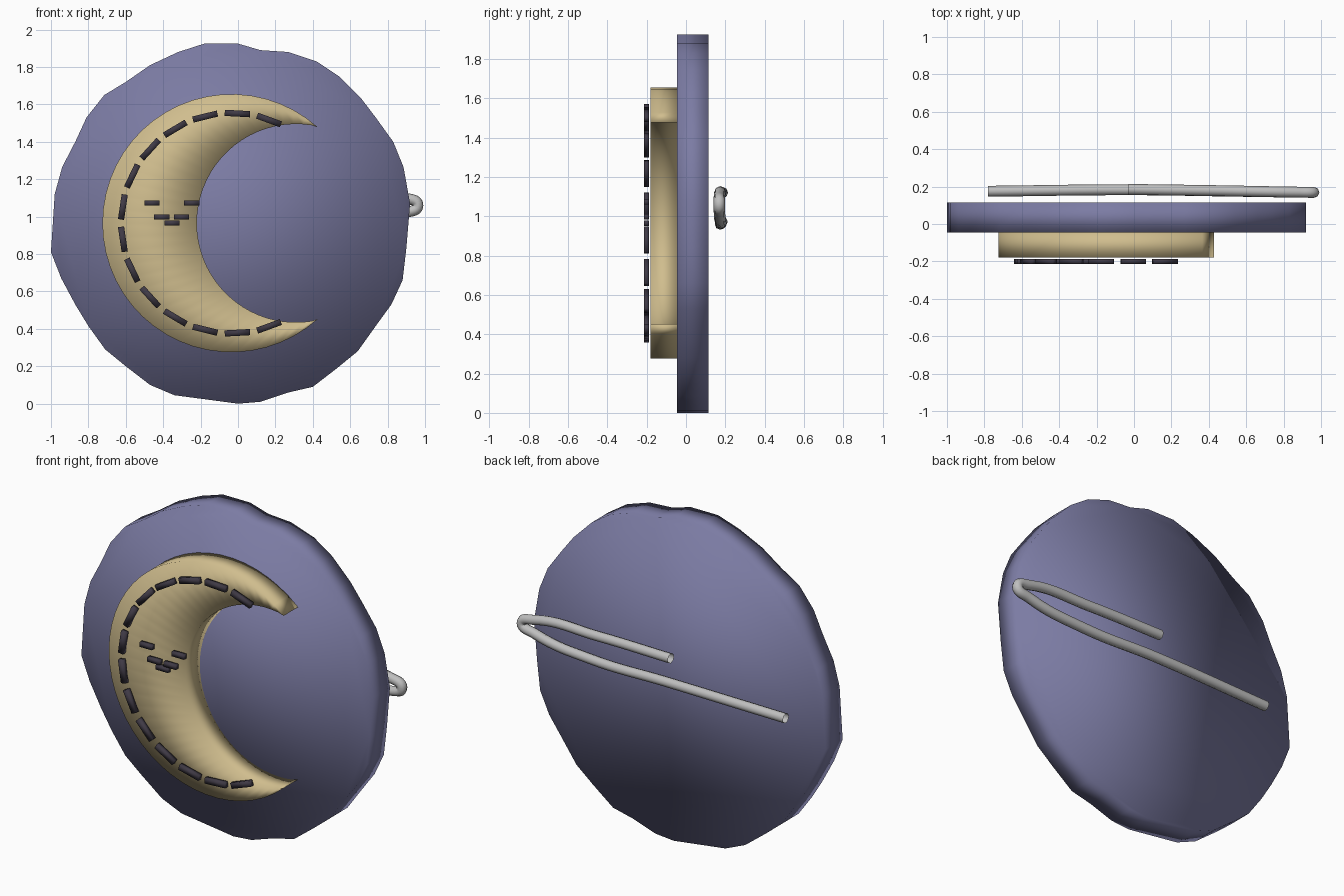
import bpy, bmesh, math
from mathutils import Matrix, Vector

default_cube = bpy.data.objects.get("Cube")
if default_cube:
    bpy.data.objects.remove(default_cube, do_unlink=True)


def make_material(name, color):
    mat = bpy.data.materials.new(name)
    mat.use_nodes = True
    mat.diffuse_color = (*color, 1)
    mat.node_tree.nodes["Principled BSDF"].inputs["Base Color"].default_value = (*color, 1)
    return mat


night_blue = make_material("dusty night blue", (0.2, 0.2, 0.37))
moon_gold = make_material("pale gold", (0.63, 0.51, 0.27))
dark_thread = make_material("dark thread", (0.05, 0.042, 0.06))
steel = make_material("light steel", (0.52, 0.52, 0.52))


def add_mesh(name, bm, mat):
    bmesh.ops.recalc_face_normals(bm, faces=bm.faces)
    mesh = bpy.data.meshes.new(name)
    bm.to_mesh(mesh)
    bm.free()
    mesh.materials.append(mat)
    for poly in mesh.polygons:
        poly.use_smooth = True
    obj = bpy.data.objects.new(name, mesh)
    bpy.context.collection.objects.link(obj)
    return obj


def extrude_back(bm, depth):
    """Thicken a flat sheet along +y."""
    result = bmesh.ops.extrude_face_region(bm, geom=bm.faces[:], use_keep_orig=True)
    verts = [v for v in result["geom"] if isinstance(v, bmesh.types.BMVert)]
    bmesh.ops.translate(bm, verts=verts, vec=(0, depth, 0))


CENTER = Vector((-0.035, 0, 0.965))


def on_circle(center, radius, degrees, y):
    a = math.radians(degrees)
    return Vector((center.x + radius * math.cos(a), y, center.z + radius * math.sin(a)))


# Hand-cut felt disc
disc_outline = [
    (-.18, 1.925), (0, 1.925), (.12, 1.89), (.27, 1.88), (.42, 1.83), (.54, 1.75),
    (.66, 1.63), (.74, 1.525), (.83, 1.4), (.885, 1.265), (.92, 1.07), (.9, .83),
    (.88, .66), (.82, .53), (.74, .42), (.64, .28), (.53, .19), (.4, .09),
    (.27, .06), (.12, .01), (0, 0), (-.34, .045), (-.47, .1), (-.6, .2),
    (-.71, .29), (-.8, .415), (-.87, .53), (-.945, .67), (-1, .81), (-.98, 1.12),
    (-.94, 1.265), (-.87, 1.4), (-.81, 1.53), (-.715, 1.65), (-.6, 1.72),
    (-.47, 1.81), (-.32, 1.88)]
bm = bmesh.new()
bm.faces.new([bm.verts.new((x, -0.045, z)) for x, z in disc_outline])
extrude_back(bm, 0.16)
add_mesh("felt_disc", bm, night_blue)

# Crescent moon between an outer and an inner arc sharing both tips
STEPS = 40
inner_center = Vector((0.31, 0, 0.965))
bm = bmesh.new()
rows = []
for i in range(STEPS + 1):
    t = i / STEPS
    outer = bm.verts.new(on_circle(CENTER, 0.69, 48 + 264 * t, -0.18))
    if i in (0, STEPS):
        rows.append((outer, outer))
    else:
        inner = bm.verts.new(on_circle(inner_center, 0.53, 76 + 208 * t, -0.18))
        rows.append((outer, inner))
for (o1, i1), (o2, i2) in zip(rows, rows[1:]):
    corners = list(dict.fromkeys((o1, o2, i2, i1)))
    bm.faces.new(corners)
extrude_back(bm, 0.137)
add_mesh("crescent_moon", bm, moon_gold)


# Thread pieces, each a small bar floating just off the moon
def thread_bar(name, x, z, length, width, degrees=0):
    bm = bmesh.new()
    bmesh.ops.create_cube(bm, size=1, matrix=Matrix.Diagonal((length, 0.026, width, 1)))
    obj = add_mesh(name, bm, dark_thread)
    obj.location = (x, -0.2, z)
    obj.rotation_euler.y = -math.radians(degrees)


STITCHES = 14
for i in range(STITCHES):
    angle = 70 + 220 * i / (STITCHES - 1)
    p = on_circle(CENTER, 0.587, angle, 0)
    thread_bar(f"border_stitch_{i + 1}", p.x, p.z, 0.135, 0.033, angle + 90)

face_stitches = {
    "right_eye": (-0.46, 1.072), "left_eye": (-0.248, 1.072),
    "mouth_right": (-0.408, 0.997), "mouth_left": (-0.302, 0.997),
    "mouth_middle": (-0.353, 0.965)}
for name, (x, z) in face_stitches.items():
    thread_bar(name, x, z, 0.082, 0.027)

# Bent wire pin behind the disc
pin_path = [
    (-.03, .185, 1.12), (.45, .178, 1.12), (.88, .17, 1.1), (.962, .169, 1.06),
    (.88, .17, 1.02), (.5, .176, .97), (0, .183, .972), (-.78, .175, .96)]
curve = bpy.data.curves.new("wire_pin", "CURVE")
curve.dimensions = "3D"
curve.bevel_depth = 0.029
curve.bevel_resolution = 2
curve.resolution_u = 8
spline = curve.splines.new("BEZIER")
spline.bezier_points.add(len(pin_path) - 1)
for point, co in zip(spline.bezier_points, pin_path):
    point.co = co
    point.handle_left_type = point.handle_right_type = "AUTO"
curve.materials.append(steel)
bpy.context.collection.objects.link(bpy.data.objects.new("wire_pin", curve))
